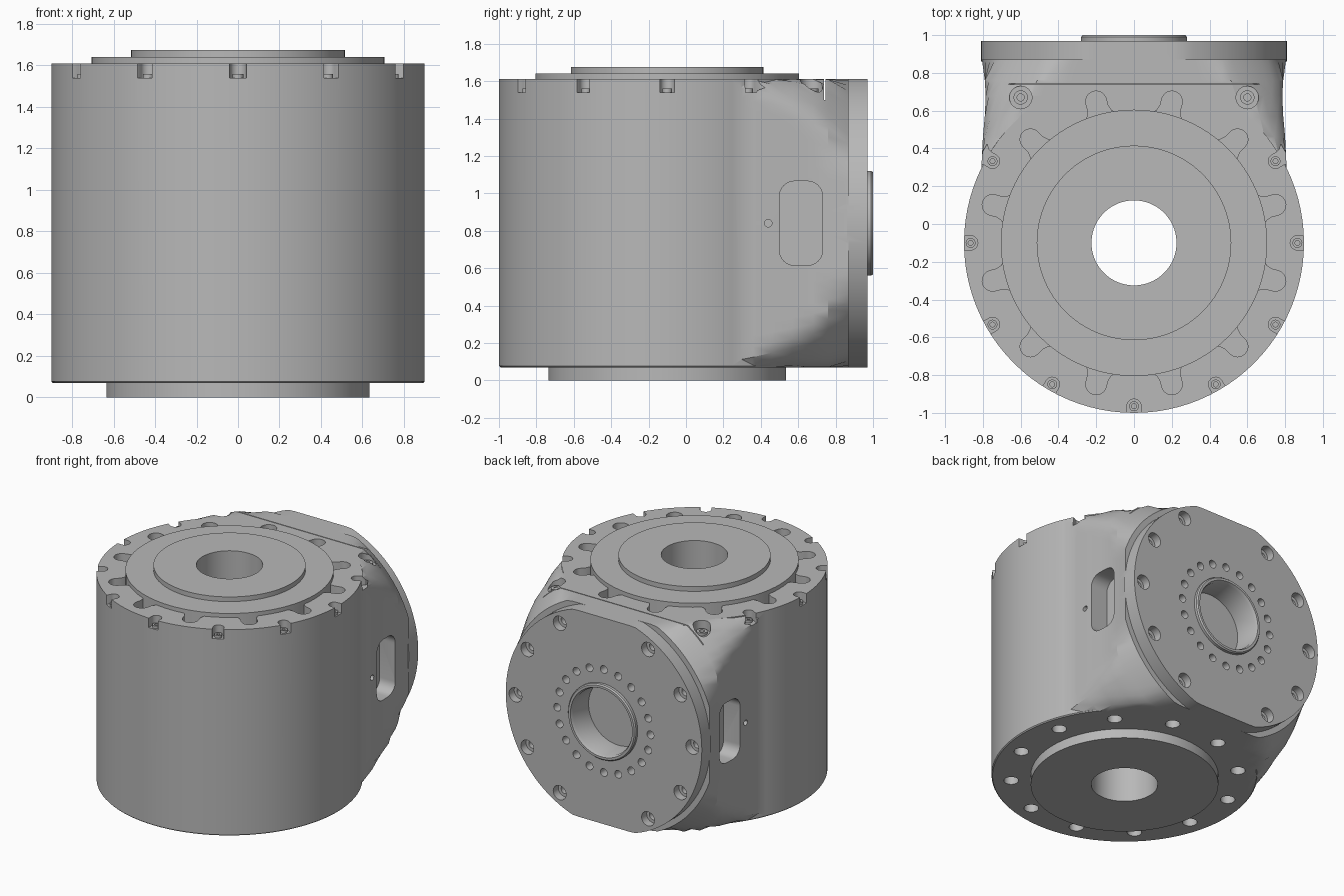
import bpy, bmesh, math
from mathutils import Matrix, Vector

old = bpy.data.objects.get("Cube")
if old:
    bpy.data.objects.remove(old, do_unlink=True)

CY, BOTTOM, TOP = -0.1, 0.07, 1.61      # main axis y, housing bottom and top
MID = (BOTTOM + TOP) / 2                # height of the side axis
HALF = MID - BOTTOM

grey = bpy.data.materials.new("satin grey metal")
grey.use_nodes = True
grey.diffuse_color = (0.48, 0.48, 0.48, 1)
grey.node_tree.nodes["Principled BSDF"].inputs["Base Color"].default_value = grey.diffuse_color


def circle(r, n=96):
    return [(r * math.cos(math.tau * i / n), r * math.sin(math.tau * i / n)) for i in range(n)]


def clipped_circle(r, w, h):
    return [(max(-w, min(w, x)), max(-h, min(h, y))) for x, y in circle(r)]


def rounded_rect(w, h, r):
    pts = []
    for q, (sx, sy) in enumerate([(1, 1), (-1, 1), (-1, -1), (1, -1)]):
        for i in range(9):
            a = math.pi / 2 * (q + i / 8)
            pts.append((sx * (w - r) + r * math.cos(a), sy * (h - r) + r * math.sin(a)))
    return pts


def notch(r, run):
    """Half-round slot opening with a flare towards +x."""
    arc = [math.pi / 2 + math.pi * i / 16 for i in range(17)]
    pts = [(r * math.cos(a), r * math.sin(a)) for a in arc]
    return pts + [(run * 0.4, -r), (run * 0.75, -r * 1.2), (run, -r * 1.7),
                  (run, r * 1.7), (run * 0.75, r * 1.2), (run * 0.4, r)]


def loft(bm, sections, matrix=Matrix(), tube=False):
    """Skin (outline, height) sections; tube joins the last to the first."""
    rings = [[bm.verts.new(matrix @ Vector((x, y, z))) for x, y in o] for o, z in sections]
    pairs = list(zip(rings, rings[1:]))
    if tube:
        pairs.append((rings[-1], rings[0]))
    else:
        bm.faces.new(rings[0])
        bm.faces.new(rings[-1])
    for a, b in pairs:
        for i in range(len(a)):
            j = (i + 1) % len(a)
            bm.faces.new((a[i], a[j], b[j], b[i]))


def turned(bm, profile, matrix=Matrix(), tube=False, n=96):
    loft(bm, [(circle(r, n), z) for r, z in profile], matrix, tube)


def finish(name, bm):
    bmesh.ops.recalc_face_normals(bm, faces=bm.faces)
    mesh = bpy.data.meshes.new(name)
    bm.to_mesh(mesh)
    bm.free()
    mesh.materials.append(grey)
    ob = bpy.data.objects.new(name, mesh)
    bpy.context.collection.objects.link(ob)
    return ob


def select(ob):
    bpy.ops.object.select_all(action='DESELECT')
    ob.select_set(True)
    bpy.context.view_layer.objects.active = ob


def combine(ob, other, operation):
    mod = ob.modifiers.new("cut", 'BOOLEAN')
    mod.operation, mod.object, mod.solver = operation, other, 'EXACT'
    select(ob)
    bpy.ops.object.modifier_apply(modifier=mod.name)
    bpy.data.objects.remove(other, do_unlink=True)


def smooth(ob):
    select(ob)
    bpy.ops.object.shade_smooth_by_angle(angle=math.radians(28))


def at(x, y, z, turn=0):
    return Matrix.Translation((x, y, z)) @ Matrix.Rotation(math.radians(turn), 4, 'Z')


def around(r, deg, z, turn=0):
    a = math.radians(deg)
    return at(r * math.cos(a), CY + r * math.sin(a), z, deg + turn)


def sideways(s, y, z):
    return Matrix.Translation((0, y, z)) @ Matrix.Rotation(s * math.pi / 2, 4, 'Y')


to_back = Matrix.Translation((0, 0, MID)) @ Matrix.Rotation(-math.pi / 2, 4, 'X')

# Housing: upright drum, blended neck and back flange
bm = bmesh.new()
turned(bm, [(0.893, BOTTOM), (0.9, BOTTOM + 0.007), (0.9, TOP)], at(0, CY, 0))
housing = finish("housing", bm)

bm = bmesh.new()
neck = [(0.25, 1.118, 0.81), (0.36, 1.085, 0.805), (0.46, 1.05, 0.8), (0.57, 1.01, 0.79),
        (0.68, 0.97, 0.785), (0.76, 0.925, 0.79), (0.87, 0.85, 0.805)]
loft(bm, [(clipped_circle(r, w, HALF), y) for y, r, w in neck], to_back)
combine(housing, finish("neck", bm), 'UNION')

bm = bmesh.new()
loft(bm, [(clipped_circle(0.81, 0.81, HALF), y) for y in (0.86, 0.97)], to_back)
combine(housing, finish("flange", bm), 'UNION')

# Cuts in the housing
SEAT = 1.54
rim_angles = [a for a in range(0, 360, 30) if a not in (60, 90, 120)]
bm = bmesh.new()
turned(bm, [(0.26, 0), (0.26, 1.7)], at(0, CY, 0))                    # centre bore
turned(bm, [(0.25, 0.8), (0.25, 1.1)], to_back)                       # flange bore
for a in range(15, 360, 30):
    loft(bm, [(notch(0.055, 0.09), SEAT), (notch(0.055, 0.09), 1.7)], around(0.775, a, 0, 180))
    turned(bm, [(0.05, 0), (0.05, 0.25)], around(0.77, a, 0), n=24)   # bottom holes
for a in rim_angles:
    loft(bm, [(notch(0.038, 0.07), SEAT), (notch(0.038, 0.07), 1.7)], around(0.865, a, 0))
for a in range(0, 360, 30):
    if a not in (90, 270):                                            # flange bolt holes
        m = to_back @ Matrix.Rotation(math.radians(a), 4, 'Z') @ at(0.73, 0, 0)
        turned(bm, [(0.03, 0.82), (0.03, 0.91), (0.053, 0.91), (0.053, 1.1)], m, n=24)
for i in range(20):                                                   # flange pin holes
    m = to_back @ Matrix.Rotation(math.tau * i / 20, 4, 'Z') @ at(0.385, 0, 0)
    turned(bm, [(0.029, 0.89), (0.029, 1.1)], m, n=16)
for s in (-1, 1):
    turned(bm, [(0.06, SEAT), (0.06, 1.7)], at(s * 0.6, 0.67, 0), n=24)
    window = rounded_rect(0.225, 0.115, 0.08)
    loft(bm, [(window, 0.66), (window, 1)], sideways(s, 0.615, MID))
    turned(bm, [(0.02, 0.7), (0.02, 1)], sideways(s, 0.44, MID), n=16)
slit = rounded_rect(0.9, 0.003, 0.001)
loft(bm, [(slit, 1.5), (slit, 1.7)], at(0, 0.742, 0))
combine(housing, finish("cutter", bm), 'DIFFERENCE')
smooth(housing)

# Hollow shaft with the bottom hub and the stepped top plate
bm = bmesh.new()
turned(bm, [(0.225, 0), (0.635, 0), (0.635, 0.1), (0.3, 0.1), (0.3, 1.5), (0.705, 1.5),
            (0.705, 1.64), (0.515, 1.64), (0.515, 1.675), (0.225, 1.675)], at(0, CY, 0), True)
smooth(finish("hollow_shaft", bm))

# Raised ring in the flange bore
bm = bmesh.new()
turned(bm, [(0.245, 0.8), (0.28, 0.8), (0.28, 0.99), (0.272, 1.0), (0.255, 1.0), (0.245, 0.98)],
       to_back, True)
smooth(finish("flange_ring", bm))

# Socket screws in the rim notches and at the two corners
bm = bmesh.new()
spots = [(around(0.865, a, 0), 0.026) for a in rim_angles]
spots += [(at(s * 0.6, 0.67, 0), 0.038) for s in (-1, 1)]
for m, r in spots:
    turned(bm, [(r, SEAT - 0.02), (r, SEAT + 0.02), (r * 0.5, SEAT + 0.02),
                (r * 0.5, SEAT - 0.02)], m, True, 18)
smooth(finish("socket_screws", bm))

# Screw ends inside the side windows
bm = bmesh.new()
for s in (-1, 1):
    for z in (MID - 0.1, MID + 0.08):
        turned(bm, [(0.025, 0.65), (0.025, 0.668)], sideways(s, 0.62, z), n=16)
smooth(finish("window_screws", bm))
